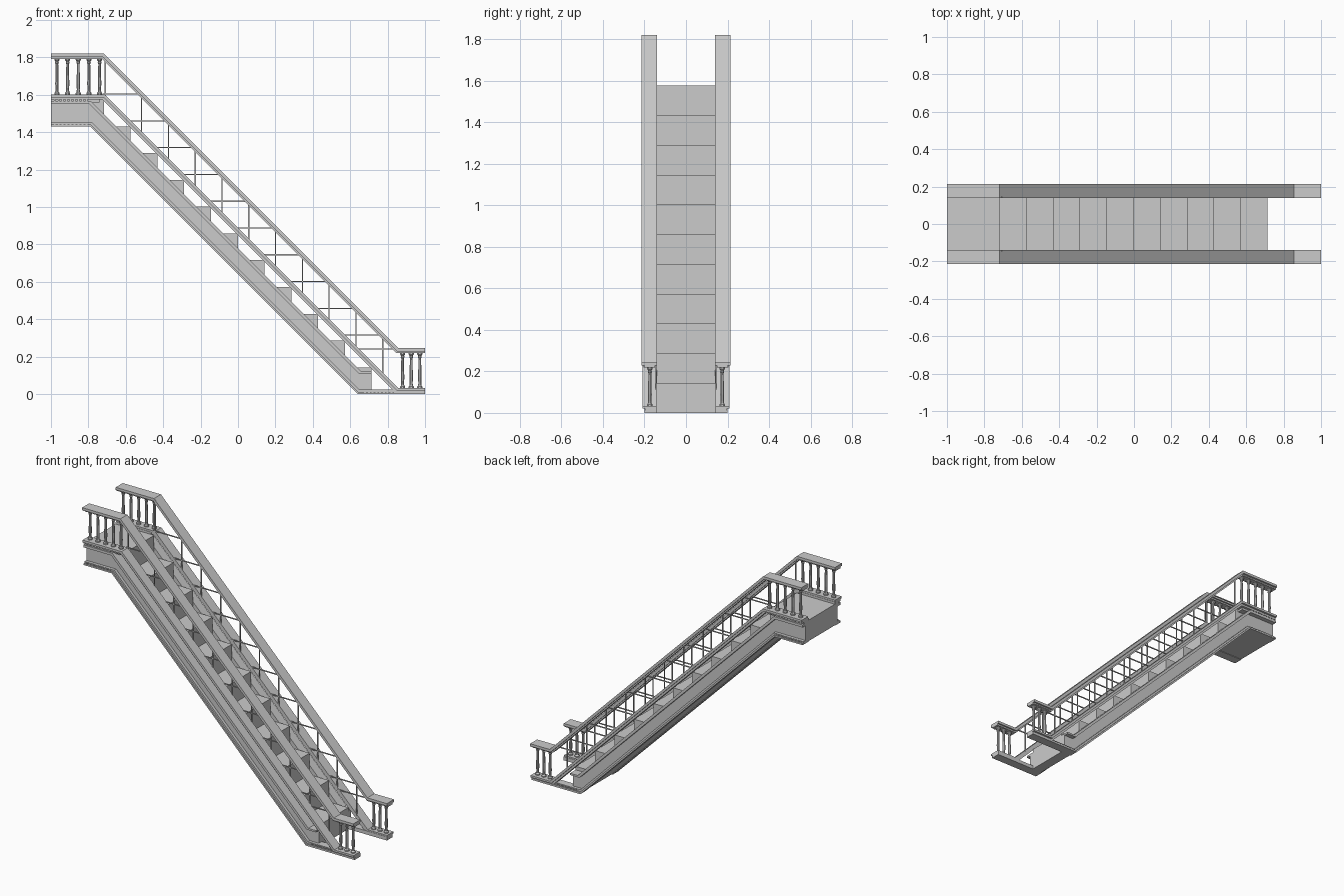
import bpy, bmesh, math

if "Cube" in bpy.data.objects:
    bpy.data.objects.remove(bpy.data.objects["Cube"])

STEP = 0.1432          # riser height and tread depth


def finish(name, bm, mirror=True):
    bmesh.ops.recalc_face_normals(bm, faces=bm.faces)
    me = bpy.data.meshes.new(name)
    bm.to_mesh(me)
    bm.free()
    ob = bpy.data.objects.new(name, me)
    bpy.context.collection.objects.link(ob)
    if mirror:
        m = ob.modifiers.new("both_sides", 'MIRROR')
        m.use_axis = (False, True, False)
    return ob


def extrude_profile(bm, pts, y0, y1):
    """Closed x-z outline extruded from y0 to y1."""
    f = bm.faces.new([bm.verts.new((x, y0, z)) for x, z in pts])
    r = bmesh.ops.extrude_face_region(bm, geom=[f])
    for v in r['geom']:
        if isinstance(v, bmesh.types.BMVert):
            v.co.y = y1


def band(name, ct, cb, top, low, y0, y1, end=1.0):
    """Moulding: flat at the landing, 45 degree slope (x + z = c), flat at the foot."""
    (tt, tb), (lt, lb) = top, low
    bm = bmesh.new()
    extrude_profile(bm, [(-1, tt), (ct - tt, tt), (ct - lt, lt), (end, lt),
                         (end, lb), (cb - lb, lb), (cb - tb, tb), (-1, tb)], y0, y1)
    return finish(name, bm)


def box(bm, x0, x1, y0, y1, z0, z1):
    extrude_profile(bm, [(x0, z0), (x1, z0), (x1, z1), (x0, z1)], y0, y1)


# Solid flight of steps with landing
outline = [(-1, 1.435), (-1, 11 * STEP)]
for k in range(11, 0, -1):
    x = 0.715 - (k - 1) * STEP if k > 1 else 0.715
    outline += [(x, k * STEP), (x, (k - 1) * STEP)]
outline += [(0.647, 0), (-0.788, 1.435)]
bm = bmesh.new()
extrude_profile(bm, outline, -0.141, 0.141)
finish("steps_and_landing", bm, mirror=False)

# Handrail: wide cap over a narrower under-moulding
band("handrail_cap", 1.102, 1.078, (1.82, 1.803), (0.246, 0.229), 0.14, 0.214)
band("handrail_under_moulding", 1.078, 1.066, (1.803, 1.793), (0.229, 0.219), 0.15, 0.2)

# Bottom rail of the balustrade
band("bottom_rail", 0.89, 0.868, (1.602, 1.587), (0.033, 0.02), 0.142, 0.21)
band("bottom_rail_under_moulding", 0.868, 0.85, (1.587, 1.574), (0.02, 0.004), 0.146, 0.197)

# Stringer: recessed plate with upper and lower mouldings
band("stringer_upper_moulding", 0.779, 0.755, (1.567, 1.55), (0.12, 0.108), 0.14, 0.2, 0.715)
band("stringer_plate", 0.76, 0.645, (1.553, 1.435), (0.11, 0.004), 0.14, 0.17, 0.715)
band("stringer_lower_moulding", 0.672, 0.655, (1.452, 1.442), (0.024, 0.012), 0.14, 0.19)
band("stringer_base", 0.655, 0.64, (1.442, 1.432), (0.012, 0.0), 0.14, 0.2)

# Filler between landing mouldings
bm = bmesh.new()
box(bm, -1, -0.74, 0.14, 0.18, 1.56, 1.59)
finish("landing_frieze", bm)

# Small dentil blocks on the flat runs
bm = bmesh.new()
for x0, x1, z, y in ((-0.99, -0.73, 1.793, 0.204), (-0.99, -0.80, 1.568, 0.196),
                     (-0.99, -0.80, 1.441, 0.197), (0.67, 0.99, 0.012, 0.197),
                     (0.87, 0.99, 0.219, 0.204)):
    n = round((x1 - x0) / 0.02)
    for i in range(n):
        x = x0 + (i + 0.25) * (x1 - x0) / n
        box(bm, x, x + 0.01, y - 0.02, y, z, z + 0.009)
finish("dentils", bm)

# Turned balusters: (radius, height fraction)
PROFILE = [(0.015, 0), (0.015, 0.05), (0.010, 0.08), (0.0085, 0.14), (0.010, 0.3),
           (0.0075, 0.84), (0.011, 0.87), (0.009, 0.91), (0.015, 0.95), (0.015, 1)]


def baluster(bm, x, y, z0, z1, n=8):
    rings = []
    for r, t in PROFILE:
        rings.append([bm.verts.new((x + r * math.cos((i + .5) * math.tau / n),
                                    y + r * math.sin((i + .5) * math.tau / n),
                                    z0 + t * (z1 - z0))) for i in range(n)])
    for a, b in zip(rings, rings[1:]):
        for i in range(n):
            bm.faces.new((a[i], a[(i + 1) % n], b[(i + 1) % n], b[i]))
    bm.faces.new(rings[0])
    bm.faces.new(rings[-1])


bm = bmesh.new()
for i in range(5):
    baluster(bm, -0.968 + i * 0.057, 0.174, 1.6, 1.796)
finish("landing_balusters", bm)
bm = bmesh.new()
for i in range(3):
    baluster(bm, 0.88 + i * 0.046, 0.174, 0.03, 0.222)
finish("foot_balusters", bm)

# Thin stepped bars filling the sloping balustrade
R, Y = 0.003, 0.144
bm = bmesh.new()
box(bm, -0.713, -0.707, Y - R, Y + R, 1.59, 1.81)
box(bm, 0.635, 0.855, Y - R, Y + R, 0.238, 0.244)
for k in range(10):
    z = 1.604 - k * STEP
    x = -0.515 + k * STEP
    box(bm, 0.88 - z, 1.085 - z, Y - R, Y + R, z - R, z + R)
    box(bm, x - R, x + R, Y - R, Y + R, 0.88 - x, 1.085 - x)
finish("balustrade_bars", bm)
